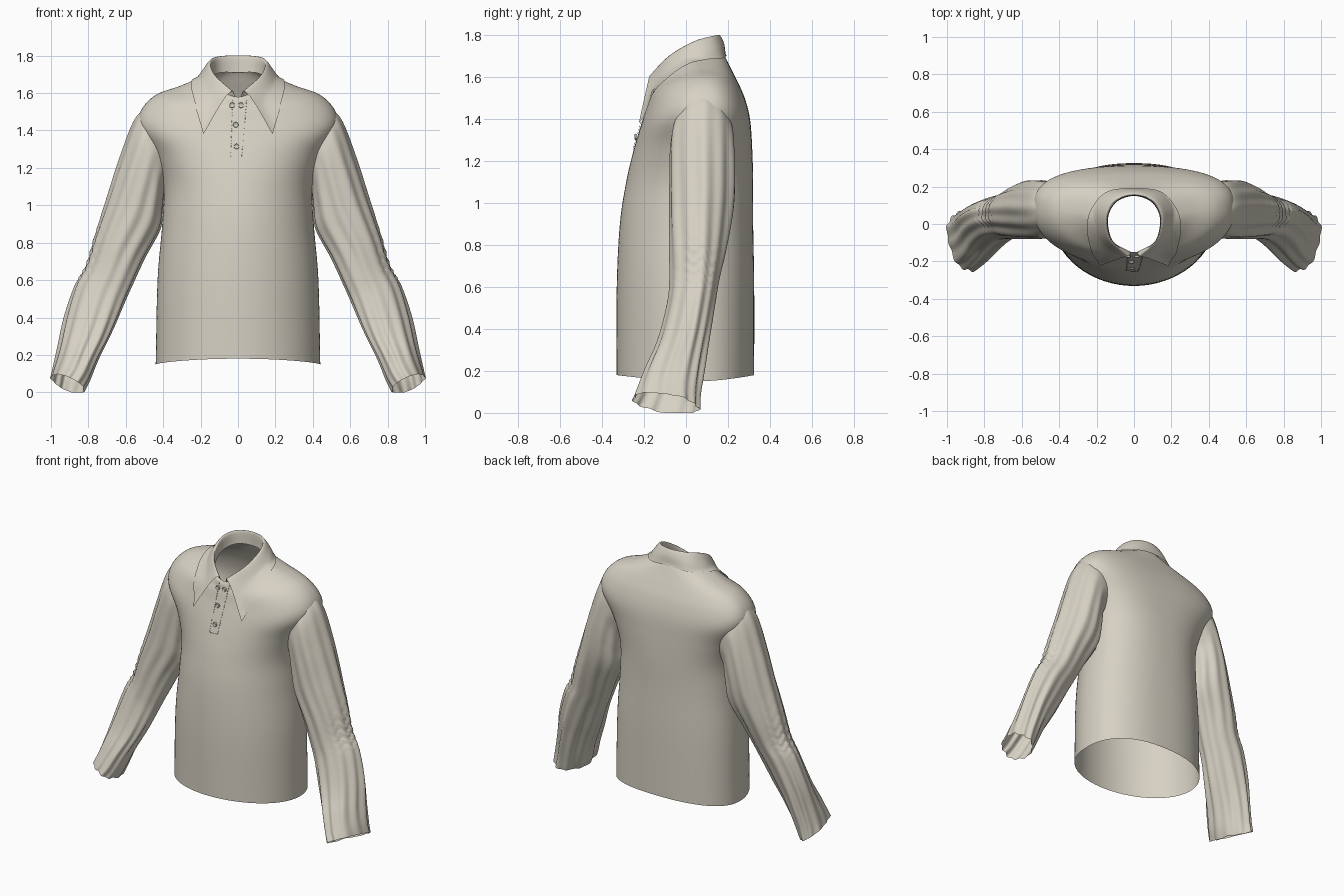
import bpy, bmesh, math
from mathutils import Vector
from mathutils.bvhtree import BVHTree

cube = bpy.data.objects.get("Cube")
if cube:
    bpy.data.objects.remove(cube)


def material(name, colour):
    m = bpy.data.materials.new(name)
    m.use_nodes = True
    m.diffuse_color = colour
    bsdf = m.node_tree.nodes["Principled BSDF"]
    bsdf.inputs["Base Color"].default_value = colour
    bsdf.inputs["Roughness"].default_value = 0.8
    return m


CLOTH = material("cream cloth", (0.68, 0.64, 0.55, 1))


def spline(points, steps):
    """Smooth curve through points of any dimension."""
    p = [Vector(q) for q in points]
    p = [p[0] * 2 - p[1]] + p + [p[-1] * 2 - p[-2]]
    out = []
    for i in range(1, len(p) - 2):
        a, b, c, d = p[i - 1:i + 3]
        for s in range(steps):
            t = s / steps
            out.append((b * 2 + (c - a) * t + (a * 2 - b * 5 + c * 4 - d) * t ** 2
                        + (b * 3 - a - c * 3 + d) * t ** 3) / 2)
    return out + [p[-2]]


def add_object(name, bm):
    mesh = bpy.data.meshes.new(name)
    bm.to_mesh(mesh)
    bm.free()
    mesh.shade_smooth()
    mesh.materials.append(CLOTH)
    obj = bpy.data.objects.new(name, mesh)
    bpy.context.collection.objects.link(obj)
    return obj


def loft(name, rows, closed=True):
    """Skin a list of equally long point rows."""
    bm = bmesh.new()
    grid = [[bm.verts.new(p) for p in row] for row in rows]
    n = len(grid[0])
    for lo, hi in zip(grid, grid[1:]):
        for i in range(n if closed else n - 1):
            j = (i + 1) % n
            bm.faces.new((lo[i], lo[j], hi[j], hi[i]))
    bmesh.ops.recalc_face_normals(bm, faces=bm.faces)
    return add_object(name, bm)


def power(v, e):
    return math.copysign(abs(v) ** e, v)


# Torso: half width, front y, back y, middle y, front, side and back heights, roundness
torso_keys = [
    (.44, -.33, .325, .04, .18, .15, .18, .85),
    (.43, -.33, .325, .04, .6, .6, .6, .85),
    (.405, -.315, .32, .05, .9, .9, .9, .85),
    (.40, -.285, .32, .06, 1.1, 1.1, 1.1, .83),
    (.45, -.25, .315, .075, 1.25, 1.27, 1.27, .77),
    (.53, -.215, .305, .085, 1.37, 1.41, 1.4, .72),
    (.52, -.19, .28, .085, 1.45, 1.505, 1.5, .72),
    (.44, -.175, .245, .08, 1.51, 1.59, 1.58, .75),
    (.31, -.165, .21, .065, 1.54, 1.638, 1.65, .8),
    (.20, -.16, .185, .035, 1.57, 1.685, 1.7, .9),
    (.15, -.15, .165, .01, 1.58, 1.71, 1.73, 1),
]


def torso_ring(key, n=96):
    w, front, back, mid, zf, zs, zb, e_back = key
    ring = []
    for i in range(n):
        a = math.tau * i / n
        c, s = math.cos(a), math.sin(a)
        e = e_back if s > 0 else min(1, e_back + .15)
        depth = back - mid if s > 0 else mid - front
        z_end = zb if s > 0 else zf
        z = zs + (z_end - zs) * abs(s) ** 1.5
        ring.append((w * power(c, e), mid + depth * power(s, e), z))
    return ring


torso = loft("torso", [torso_ring(k) for k in spline(torso_keys, 6)])
tree = BVHTree.FromPolygons([v.co for v in torso.data.vertices],
                            [p.vertices[:] for p in torso.data.polygons])


def chest(x, z):
    """Front surface of the torso."""
    hit = tree.ray_cast(Vector((x, -2, z)), Vector((0, 1, 0)))[0]
    return hit.y if hit and hit.y < 0 else -0.152


def rest_on_torso(p, gap):
    loc, normal, _, _ = tree.find_nearest(p)
    if normal.dot(loc - Vector((0, .05, 1.3))) < 0:
        normal = -normal
    return loc + normal * gap if (p - loc).dot(normal) < gap else p


# Sleeves: outer x and z, inner x and z, front y, back y, pleat depth, ruffle
sleeve_keys = [
    (.46, 1.54, .37, 1.13, -.05, .22, .0, 0),
    (.55, 1.46, .39, 1.08, -.075, .23, .02, 0),
    (.63, 1.25, .40, .98, -.08, .235, .045, 0),
    (.70, 1.03, .415, .87, -.08, .225, .05, 0),
    (.765, .83, .495, .72, -.08, .19, .05, .3),
    (.81, .68, .56, .58, -.08, .155, .04, 1),
    (.87, .57, .605, .48, -.09, .135, .05, .1),
    (.925, .40, .67, .33, -.13, .105, .07, 0),
    (.96, .24, .745, .18, -.19, .075, .08, 0),
    (.985, .14, .79, .07, -.225, .055, .06, 0),
    (1.0, .08, .82, .01, -.245, .05, .07, 0),
]


def sleeve_ring(key, row, side, n=120):
    ox, oz, ix, iz, front, back, pleat, ruffle = key
    middle = Vector(((ox + ix) / 2, (front + back) / 2, (oz + iz) / 2))
    twist = .06 * max(0, 1 - middle.z / .9)
    across = Vector(((ox - ix) / 2, twist, (oz - iz) / 2))
    cuff = max(0, .3 - middle.z) / .3
    ring = []
    for i in range(n):
        a = math.tau * i / n
        c, s = math.cos(a), math.sin(a)
        r = 1 + pleat * (math.sin(11 * a + .8 * math.sin(row * .12)) * .6
                         + math.sin(5 * a + 1) * .5 - .25)
        r += ruffle * max(0, c) ** 3 * .05 * math.sin(row * 2.1 + 2 * math.sin(9 * a))
        p = middle + across * (c * r) + Vector((0, s * r * (back - front) / 2, -.045 * s * cuff))
        ring.append((p.x * side, p.y, max(p.z, 0)))
    return ring


for label, side in (("left", 1), ("right", -1)):
    loft(label + "_sleeve", [sleeve_ring(k, i, side) for i, k in enumerate(spline(sleeve_keys, 8))])

# Collar: half curves from the back middle to the front, from stand to outer edge
collar_halves = [
    [(0, .15, 1.71), (.09, .12, 1.71), (.135, .05, 1.69), (.135, -.03, 1.66), (.105, -.10, 1.61), (.015, -.15, 1.57)],
    [(0, .155, 1.80), (.10, .125, 1.795), (.145, .05, 1.775), (.145, -.03, 1.735), (.115, -.10, 1.685), (.03, -.17, 1.61)],
    [(0, .18, 1.765), (.125, .15, 1.755), (.185, .07, 1.73), (.195, -.02, 1.68), (.175, -.10, 1.61), (.08, -.185, 1.56)],
    [(0, .19, 1.70), (.14, .175, 1.69), (.22, .09, 1.675), (.24, 0, 1.63), (.23, -.09, 1.55), (.185, -.225, 1.38)],
]
curves = []
for half in collar_halves:
    mirrored = [(-x, y, z) for x, y, z in reversed(half[1:])]
    curves.append(spline(mirrored + half, 6))
columns = [spline(column, 6) for column in zip(*curves)]
for column in columns:
    for i in range(10, len(column)):
        column[i] = rest_on_torso(column[i], .008)
loft("collar", columns, closed=False)

# Button placket laid on the chest
STRIP_LOW, STRIP_HIGH = 1.25, 1.58


def strip_x(u, t):
    left, right = -.045 + .01 * t, .025 + .03 * t
    return left + (right - left) * u


strip = []
for i in range(25):
    t = i / 24
    z = STRIP_LOW + (STRIP_HIGH - STRIP_LOW) * t
    strip.append([(strip_x(j / 8, t), chest(strip_x(j / 8, t), z) - .003, z) for j in range(9)])
loft("placket", strip, closed=False)

# Stitches along both placket edges and the bottom
bm = bmesh.new()
spots = [(strip_x(u, i / 20), STRIP_LOW + (STRIP_HIGH - STRIP_LOW) * i / 20, False)
         for i in range(1, 20) for u in (.08, .92)]
spots += [(strip_x(u / 6, 0), STRIP_LOW + .008, True) for u in range(1, 6)]
for x, z, flat in spots:
    made = bmesh.ops.create_cube(bm, size=1)["verts"]
    size = (.008, .002, .002) if flat else (.002, .002, .009)
    bmesh.ops.scale(bm, vec=size, verts=made)
    bmesh.ops.translate(bm, vec=(x, chest(x, z) - .004, z), verts=made)
add_object("placket_stitches", bm)

# Buttons: rimmed discs facing forward
for number, (x, z) in enumerate([(-.032, 1.535), (.016, 1.535), (-.012, 1.43), (-.008, 1.315)], 1):
    profile = [(.0145, .0), (.0145, -.008), (.012, -.011), (.009, -.008), (.0005, -.008)]
    y = chest(x, z) - .003
    rings = [[(x + r * math.cos(math.tau * i / 20), y + d, z + r * math.sin(math.tau * i / 20))
              for i in range(20)] for r, d in profile]
    loft("button_%d" % number, rings)
